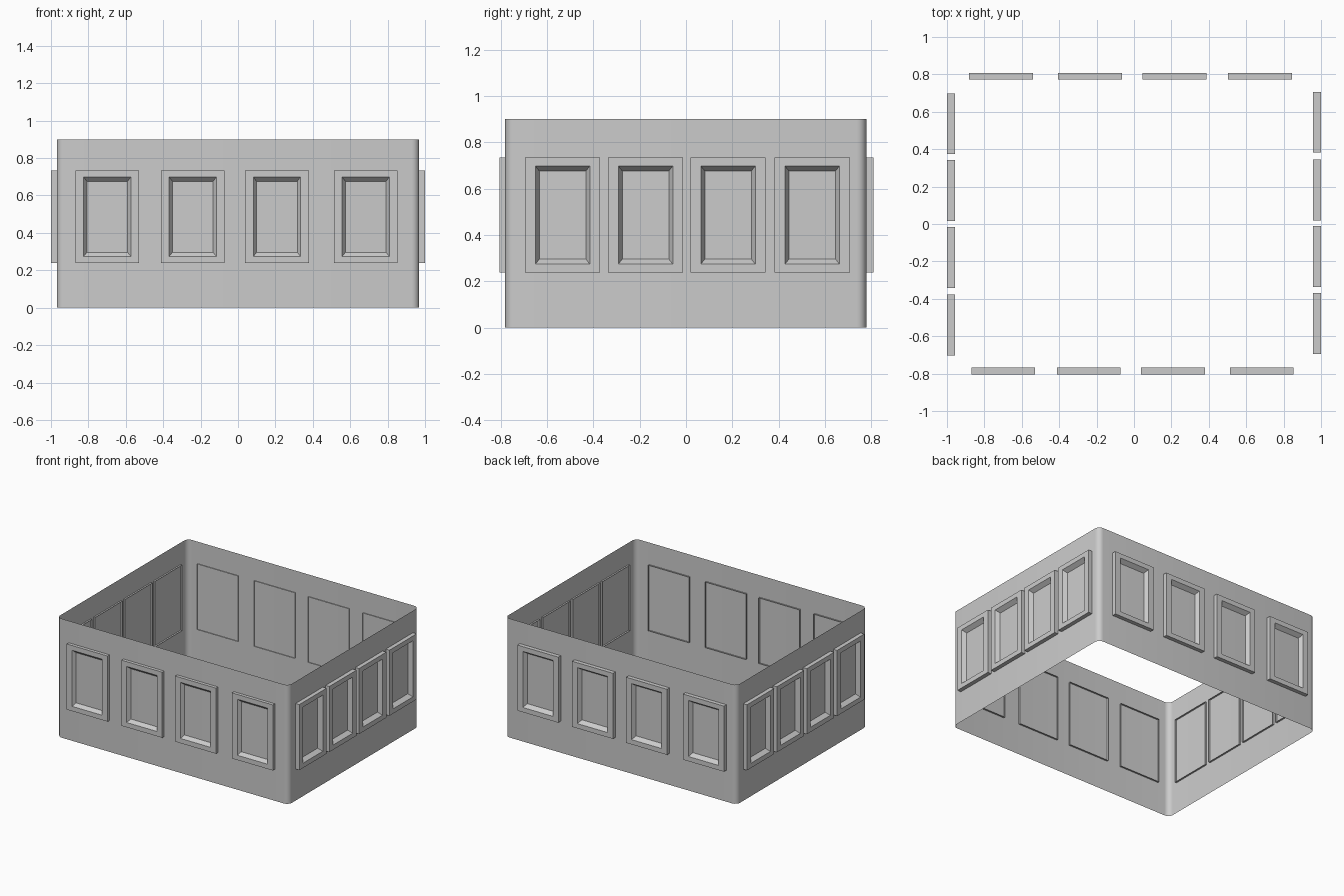
import bpy, bmesh, math
from mathutils import Vector

if "Cube" in bpy.data.objects:
    bpy.data.objects.remove(bpy.data.objects["Cube"])


def make_object(name, bm):
    mesh = bpy.data.meshes.new(name)
    bmesh.ops.recalc_face_normals(bm, faces=bm.faces)
    bm.to_mesh(mesh)
    bm.free()
    ob = bpy.data.objects.new(name, mesh)
    bpy.context.collection.objects.link(ob)
    return ob


# Thin wall band with rounded corners, open at top and bottom
X0, X1, Y0, Y1, H, R = -0.969, 0.969, -0.78, 0.778, 0.9, 0.04
SEG = 6
bm = bmesh.new()
outline = []
corners = [(X1 - R, Y1 - R), (X0 + R, Y1 - R), (X0 + R, Y0 + R), (X1 - R, Y0 + R)]
for c, (cx, cy) in enumerate(corners):
    for i in range(SEG + 1):
        a = math.pi / 2 * (c + i / SEG)
        outline.append((cx + R * math.cos(a), cy + R * math.sin(a)))
low = [bm.verts.new((x, y, 0)) for x, y in outline]
high = [bm.verts.new((x, y, H)) for x, y in outline]
for i in range(len(low)):
    j = (i + 1) % len(low)
    bm.faces.new((low[i], low[j], high[j], high[i]))
wall = make_object("wall", bm)
bpy.context.view_layer.objects.active = wall
wall.select_set(True)
bpy.ops.object.shade_smooth_by_angle(angle=math.radians(35))


# Window frame: outer sides, flat front rim and a sloped reveal down to the wall
def window_frame(name, u0, u1, back, front, wall_pos, along_x):
    z0, z1 = 0.238, 0.734
    loops = [(0, 0, back), (0, 0, front), (0.045, 0.036, front), (0.062, 0.058, wall_pos)]
    bm = bmesh.new()
    rings = []
    for mu, mz, d in loops:
        pts = [(u0 + mu, z0 + mz), (u1 - mu, z0 + mz), (u1 - mu, z1 - mz), (u0 + mu, z1 - mz)]
        rings.append([bm.verts.new(Vector((u, d, z) if along_x else (d, u, z))) for u, z in pts])
    for a, b in zip(rings, rings[1:]):
        for i in range(4):
            j = (i + 1) % 4
            bm.faces.new((a[i], a[j], b[j], b[i]))
    make_object(name, bm)


# Side: frame starts, frame width, back depth, front depth, wall depth, runs along x
sides = {
    "front": ((-0.87, -0.413, 0.037, 0.512), 0.342, -0.767, -0.804, Y0, True),
    "back": ((-0.883, -0.407, 0.046, 0.503), 0.342, 0.772, 0.808, Y1, True),
    "left": ((-0.703, -0.341, 0.017, 0.374), 0.325, -0.956, -1.0, X0, False),
    "right": ((-0.695, -0.337, 0.019, 0.382), 0.325, 0.956, 1.0, X1, False),
}
for side, (starts, width, back, front, wall_pos, along_x) in sides.items():
    for n, u in enumerate(starts, 1):
        window_frame(f"{side}_window_frame_{n}", u, u + width, back, front, wall_pos, along_x)
